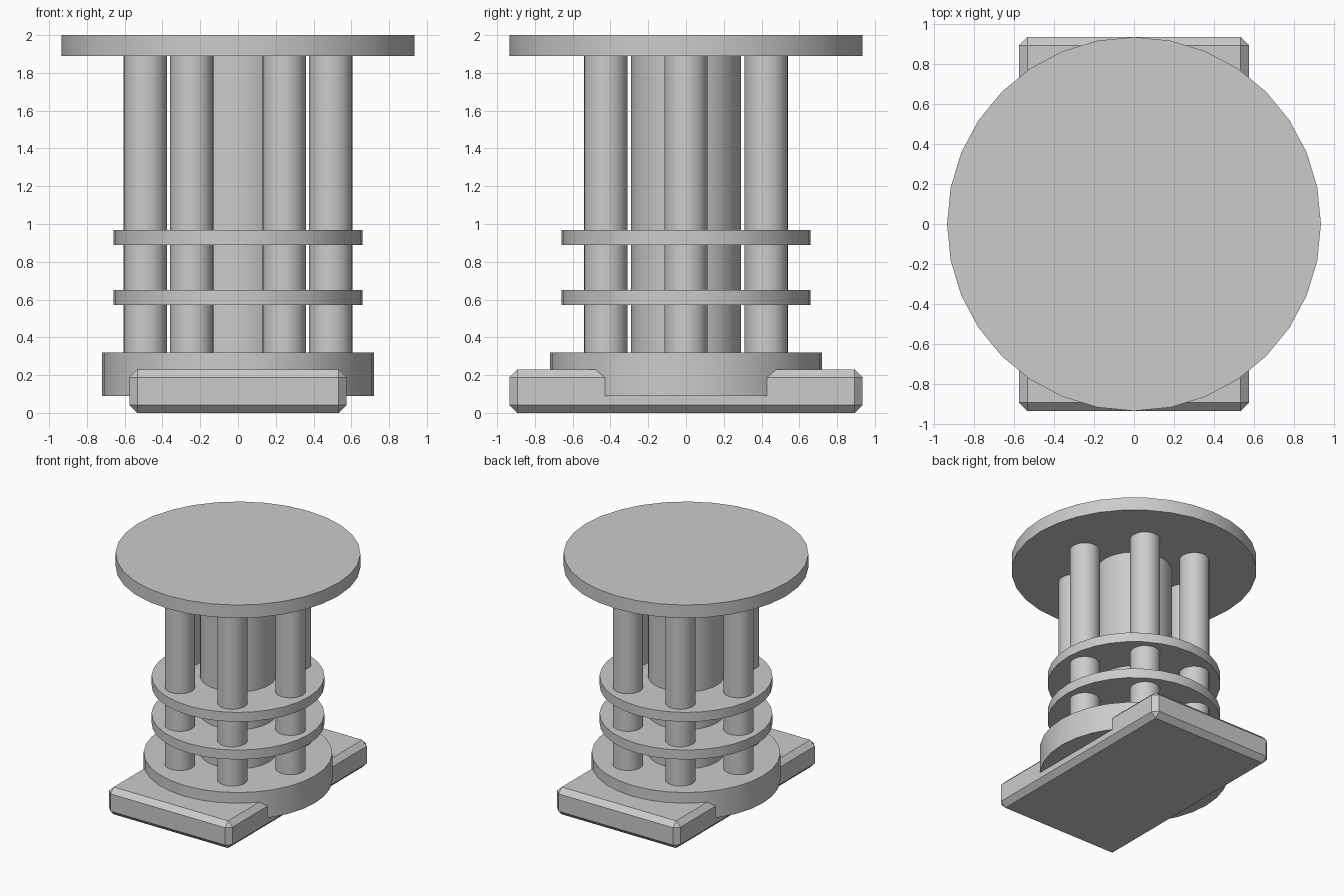
import bpy
import math

cube = bpy.data.objects.get("Cube")
if cube:
    bpy.data.objects.remove(cube, do_unlink=True)

GREY = (0.6, 0.6, 0.6, 1.0)
grey = bpy.data.materials.new("plain grey")
grey.use_nodes = True
grey.diffuse_color = GREY
grey.node_tree.nodes["Principled BSDF"].inputs["Base Color"].default_value = GREY


def cylinder(name, radius, bottom, top, x=0, y=0):
    bpy.ops.mesh.primitive_cylinder_add(
        vertices=32, radius=radius, depth=top - bottom,
        location=(x, y, (bottom + top) / 2))
    obj = bpy.context.object
    obj.name = name
    obj.data.materials.append(grey)
    bpy.ops.object.shade_smooth_by_angle(angle=math.radians(30))
    return obj


# Chamfered rectangular foot
bpy.ops.mesh.primitive_cube_add(size=1, location=(0, 0, 0.115))
foot = bpy.context.object
foot.name = "foot_block"
foot.scale = (1.15, 1.87, 0.23)
bpy.ops.object.transform_apply(location=False, rotation=False, scale=True)
foot.data.materials.append(grey)
chamfer = foot.modifiers.new("chamfer", 'BEVEL')
chamfer.width = 0.042
chamfer.segments = 1

# Round base, shelves and top
cylinder("round_base", 0.72, 0.09, 0.32)
cylinder("lower_shelf", 0.66, 0.57, 0.65)
cylinder("upper_shelf", 0.66, 0.888, 0.967)
cylinder("table_top", 0.935, 1.89, 2.0)

# Central column with six outer posts
cylinder("central_column", 0.29, 0.32, 1.89)
for i in range(6):
    a = i * math.pi / 3
    cylinder(f"outer_post_{i + 1}", 0.115, 0.32, 1.89,
             0.49 * math.cos(a), 0.49 * math.sin(a))
